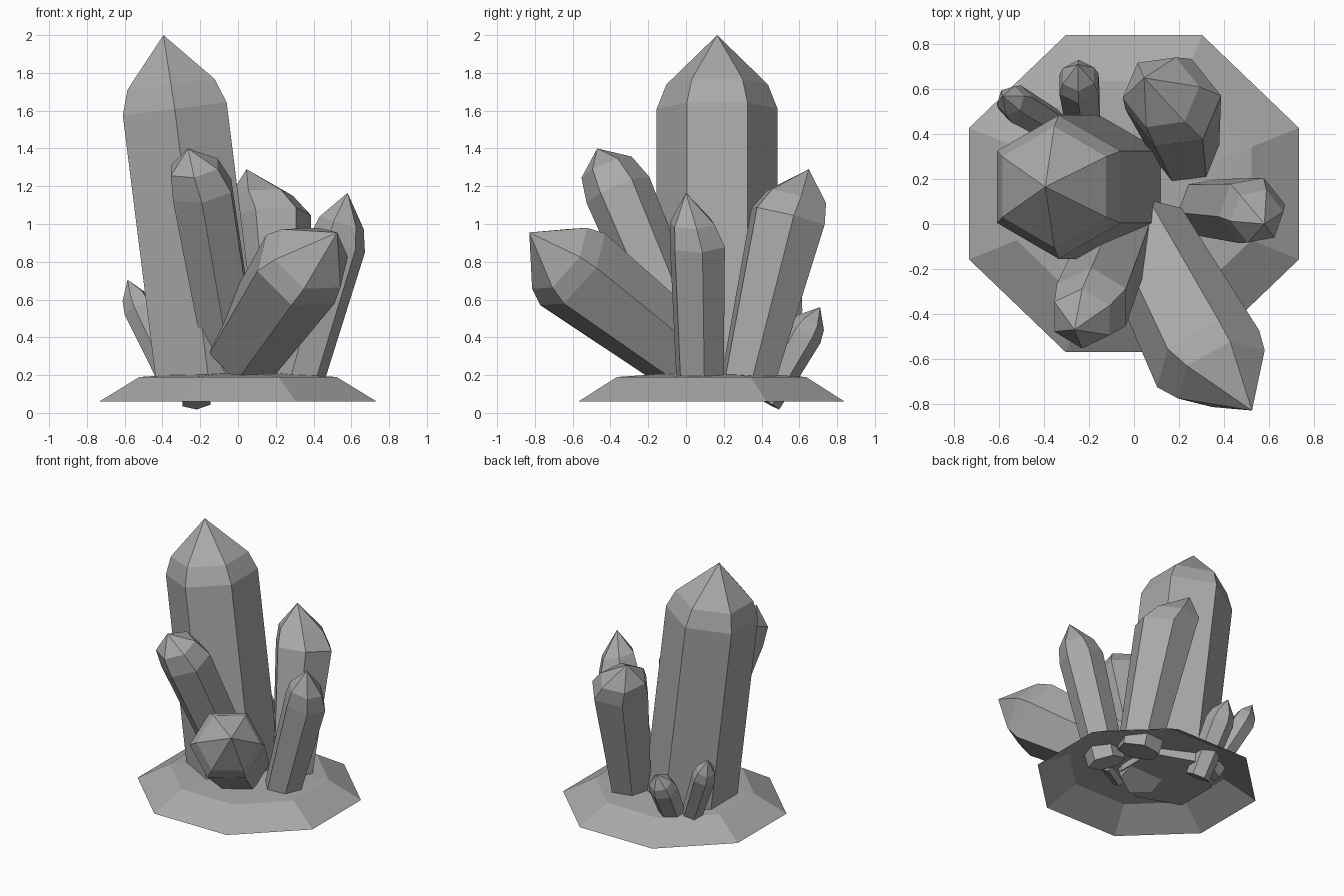
import bpy
import bmesh
from math import cos, sin, radians
from mathutils import Vector

default = bpy.data.objects.get("Cube")
if default:
    bpy.data.objects.remove(default, do_unlink=True)

# One stone colour for everything
stone = bpy.data.materials.new("grey_stone")
stone.use_nodes = True
grey = (0.4, 0.4, 0.4, 1.0)
stone.diffuse_color = grey
stone.node_tree.nodes["Principled BSDF"].inputs["Base Color"].default_value = grey


def add_object(name, bm):
    bmesh.ops.recalc_face_normals(bm, faces=bm.faces)
    mesh = bpy.data.meshes.new(name)
    bm.to_mesh(mesh)
    bm.free()
    mesh.materials.append(stone)
    obj = bpy.data.objects.new(name, mesh)
    bpy.context.collection.objects.link(obj)
    return obj


def ring(bm, centre, rx, ry, sides, turn, rotation=None):
    verts = []
    for i in range(sides):
        a = radians(turn + 360 * i / sides)
        offset = Vector((rx * cos(a), ry * sin(a), 0))
        if rotation:
            offset = rotation @ offset
        verts.append(bm.verts.new(centre + offset))
    return verts


def bridge(bm, low, high):
    n = len(low)
    for i in range(n):
        j = (i + 1) % n
        bm.faces.new((low[i], low[j], high[j], high[i]))


def fan(bm, loop, point):
    apex = bm.verts.new(point)
    for i in range(len(loop)):
        bm.faces.new((loop[i], loop[(i + 1) % len(loop)], apex))


def crystal(name, foot, shoulder, tip, radius, turn, taper=0.85, rise=0.42, inset=0.8):
    """Six-sided prism with a bevelled shoulder and a pointed tip."""
    foot, shoulder, tip = Vector(foot), Vector(shoulder), Vector(tip)
    rot = Vector((0, 0, 1)).rotation_difference(shoulder - foot)
    bm = bmesh.new()
    r0, r2 = radius * taper, radius * inset
    bottom = ring(bm, foot, r0, r0, 6, turn, rot)
    top = ring(bm, shoulder, radius, radius, 6, turn, rot)
    bevel = ring(bm, shoulder.lerp(tip, rise), r2, r2, 6, turn, rot)
    bm.faces.new(bottom[::-1])
    bridge(bm, bottom, top)
    bridge(bm, top, bevel)
    fan(bm, bevel, tip)
    return add_object(name, bm)


# Open-bottomed octagonal rock base
bm = bmesh.new()
rim = ring(bm, Vector((0, 0.135, 0.06)), 0.795, 0.763, 8, 22.5)
crown = ring(bm, Vector((0, 0.135, 0.19)), 0.565, 0.542, 8, 22.5)
bridge(bm, rim, crown)
fan(bm, crown, (0, 0.135, 0.225))
add_object("rock_base", bm)

# Crystals, from the tallest to the smallest
crystal("main_crystal", (-0.15, 0.165, 0.13), (-0.335, 0.165, 1.61), (-0.395, 0.165, 2.0),
        0.32, 30, taper=1.0, rise=0.33, inset=0.84)
crystal("front_crystal", (-0.01, 0.08, 0.13), (-0.19, -0.36, 1.18), (-0.265, -0.47, 1.40),
        0.18, 28, rise=0.55)
crystal("leaning_crystal", (0.03, -0.03, 0.32), (0.33, -0.6, 0.76), (0.525, -0.83, 0.955),
        0.26, 30, taper=0.8, rise=0.3, inset=0.85)
crystal("back_crystal", (0.23, 0.32, 0.14), (0.175, 0.54, 1.04), (0.045, 0.65, 1.29),
        0.215, 8, taper=0.7)
crystal("side_crystal", (0.31, 0.075, 0.13), (0.525, 0.06, 0.89), (0.58, 0.0, 1.165),
        0.155, 10)
crystal("small_left_crystal", (-0.33, 0.42, 0.13), (-0.525, 0.535, 0.55), (-0.585, 0.57, 0.705),
        0.085, 15)
crystal("small_back_crystal", (-0.22, 0.42, 0.06), (-0.245, 0.625, 0.42), (-0.25, 0.71, 0.56),
        0.1, 30)
